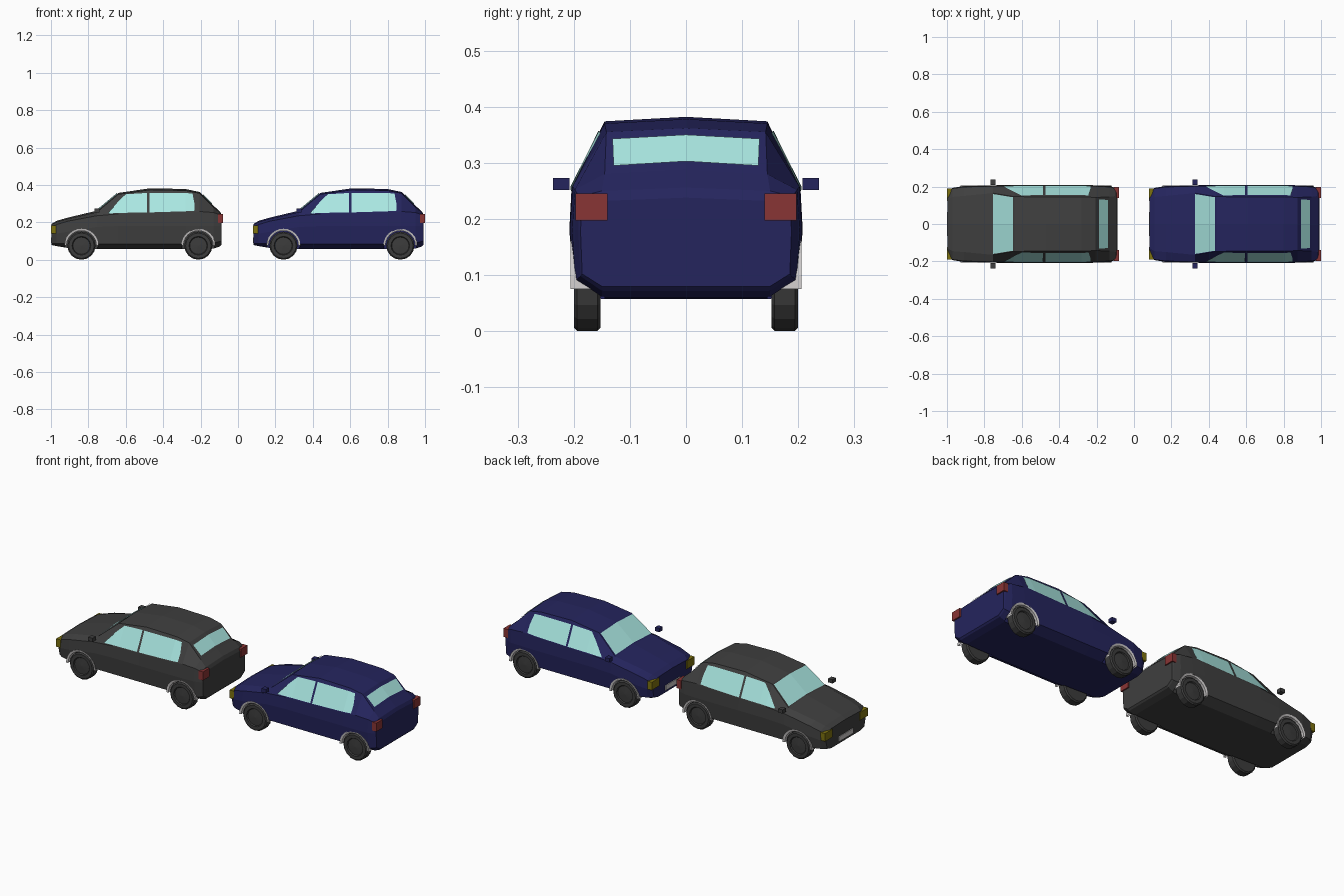
import bpy, bmesh, math
from mathutils import Matrix, Vector

if "Cube" in bpy.data.objects:
    bpy.data.objects.remove(bpy.data.objects["Cube"])


def material(name, r, g, b):
    m = bpy.data.materials.new(name)
    m.diffuse_color = (r, g, b, 1)
    m.use_nodes = True
    m.node_tree.nodes["Principled BSDF"].inputs["Base Color"].default_value = m.diffuse_color
    return m


GREY = material("charcoal paint", .05, .05, .05)
BLUE = material("navy paint", .018, .018, .11)
GLASS = material("pale glass", .40, .80, .76)
RED = material("tail red", .25, .035, .035)
YELLOW = material("lamp yellow", .21, .17, .005)
RUBBER = material("dark rubber", .045, .045, .045)
LIGHT = material("light trim", .6, .58, .58)

# Body stations along the car: u, then half-section (y, z) for
# floor, sill, mid side, belt line, hood or roof edge, and centre height
STATIONS = [
    (.004, .13, .078, .165, .088, .176, .13, .172, .168, .13, .188, .192),
    (.03, .15, .073, .185, .088, .193, .14, .190, .188, .145, .202, .208),
    (.09, .15, .063, .198, .085, .203, .15, .198, .206, .15, .219, .225),
    (.245, .15, .058, .2, .085, .207, .175, .202, .235, .165, .254, .262),
    (.36, .15, .057, .2, .085, .208, .18, .204, .245, .146, .35, .357),
    (.53, .15, .057, .2, .085, .208, .18, .204, .25, .145, .374, .382),
    (.72, .15, .057, .2, .085, .208, .18, .204, .255, .145, .37, .378),
    (.795, .15, .057, .2, .085, .207, .18, .202, .258, .142, .355, .362),
    (.87, .15, .06, .197, .09, .203, .18, .198, .252, .145, .28, .288),
    (.905, .15, .072, .188, .098, .192, .18, .19, .24, .15, .25, .256),
    (.913, .15, .08, .185, .102, .188, .18, .185, .225, .15, .232, .238),
]
WHEELS = (.163, .788)
AXLE = .075


def section(u):
    """Interpolated station at u."""
    for a, b in zip(STATIONS, STATIONS[1:]):
        if a[0] <= u <= b[0]:
            t = (u - a[0]) / (b[0] - a[0])
            return [p + (q - p) * t for p, q in zip(a, b)]


def finish(name, bm, mat, x0):
    bmesh.ops.recalc_face_normals(bm, faces=bm.faces)
    me = bpy.data.meshes.new(name)
    bm.to_mesh(me)
    bm.free()
    me.materials.append(mat)
    ob = bpy.data.objects.new(name, me)
    ob.location.x = x0
    bpy.context.collection.objects.link(ob)
    return ob


def add_box(bm, lo, hi):
    lo, hi = Vector(lo), Vector(hi)
    m = Matrix.Translation((lo + hi) / 2) @ Matrix.Diagonal((*(hi - lo), 1))
    bmesh.ops.create_cube(bm, size=1, matrix=m)


def box_pair(name, mat, x0, lo, hi):
    bm = bmesh.new()
    add_box(bm, lo, hi)
    add_box(bm, (lo[0], -hi[1], lo[2]), (hi[0], -lo[1], hi[2]))
    return finish(name, bm, mat, x0)


def strip(bm, rows):
    """Quads between neighbouring rows of points."""
    vs = [[bm.verts.new(p) for p in r] for r in rows]
    for a, b in zip(vs, vs[1:]):
        for i in range(len(a) - 1):
            bm.faces.new((a[i], a[i + 1], b[i + 1], b[i]))


def lathe(bm, u, side, profile, n, start=0, sweep=2 * math.pi):
    """Sweep (radius, y) points round the axle."""
    rows = []
    for i in range(n + 1):
        a = start + sweep * i / n
        rows.append([(u + r * math.cos(a), side * y, AXLE + r * math.sin(a)) for r, y in profile])
    strip(bm, rows)
    bmesh.ops.remove_doubles(bm, verts=bm.verts, dist=1e-5)


def build_body(x0, paint):
    bm = bmesh.new()
    rings = []
    for s in STATIONS:
        half = [(s[i], s[i + 1]) for i in range(1, 11, 2)]
        loop = half + [(0, s[11])] + [(-y, z) for y, z in reversed(half)]
        rings.append([bm.verts.new((s[0], y, z)) for y, z in loop])
    for a, b in zip(rings, rings[1:]):
        for i in range(len(a)):
            j = (i + 1) % len(a)
            bm.faces.new((a[i], a[j], b[j], b[i]))
    bm.faces.new(rings[0])
    bm.faces.new(rings[-1])
    body = finish("car_body", bm, paint, x0)
    # wheel wells cut out of the sides
    bm = bmesh.new()
    for u in WHEELS:
        for s in (1, -1):
            m = Matrix.Translation((u, s * .195, AXLE)) @ Matrix.Rotation(math.pi / 2, 4, 'X')
            bmesh.ops.create_cone(bm, cap_ends=True, segments=24, radius1=.088,
                                  radius2=.088, depth=.1, matrix=m)
    cutter = finish("wheel_well_cutter", bm, paint, x0)
    cutter.hide_render = True
    mod = body.modifiers.new("wells", 'BOOLEAN')
    mod.operation = 'DIFFERENCE'
    mod.solver = 'EXACT'
    mod.object = cutter
    dg = bpy.context.evaluated_depsgraph_get()
    body_mesh = bpy.data.meshes.new_from_object(body.evaluated_get(dg))
    body.modifiers.clear()
    body.data = body_mesh
    bpy.data.objects.remove(cutter)


def build_glass(x0):
    # side windows: columns of (u, bottom z, top z) laid on the cabin sides
    panes = {"front_side_windows": [(.307, .246, .25), (.36, .249, .31), (.40, .25, .349), (.514, .252, .356)],
             "rear_side_windows": [(.526, .252, .356), (.72, .258, .356), (.757, .26, .352), (.767, .261, .30)]}
    for name, cols in panes.items():
        bm = bmesh.new()
        for s in (1, -1):
            rows = []
            for u, lo, hi in cols:
                q = section(u)
                rows.append([(u, s * (q[7] + (q[9] - q[7]) * (z - q[8]) / (q[10] - q[8]) + .003), z + .001)
                             for z in (lo, hi)])
            strip(bm, rows)
        finish(name, bm, GLASS, x0)
    # windscreen and back window follow the sloping top panels
    for name, ends, dx in (("windscreen", ((.25, .16), (.355, .143)), -.003),
                           ("back_window", ((.81, .131), (.858, .129)), .003)):
        bm = bmesh.new()
        rows = []
        for u, w in ends:
            q = section(u)
            rows.append([(u + dx, -w, q[10] + .003), (u + dx, 0, q[11] + .003), (u + dx, w, q[10] + .003)])
        strip(bm, rows)
        finish(name, bm, GLASS, x0)


def build_wheels(x0):
    for u, end in zip(WHEELS, ("front", "rear")):
        tyres, arches = bmesh.new(), bmesh.new()
        for s in (1, -1):
            # tyre with bevelled shoulders and a recessed hub
            lathe(tyres, u, s, [(0, .152), (.068, .152), (.075, .158), (.075, .194), (.068, .2),
                                (.05, .2), (.046, .194), (0, .197)], 16)
            # half-ring arch lining
            lathe(arches, u, s, [(.080, .15), (.080, .203), (.091, .206), (.091, .15), (.080, .15)],
                  12, 0, math.pi)
        finish(end + "_wheels", tyres, RUBBER, x0)
        finish(end + "_arch_linings", arches, LIGHT, x0)


for x0, paint in ((-1, GREY), (.08, BLUE)):
    build_body(x0, paint)
    build_glass(x0)
    build_wheels(x0)
    box_pair("headlights", YELLOW, x0, (0, .122, .139), (.028, .19, .184))
    box_pair("tail_lights", RED, x0, (.893, .14, .197), (.92, .197, .245))
    box_pair("door_mirrors", paint, x0, (.232, .208, .252), (.259, .237, .273))
    # blank front plate
    bm = bmesh.new()
    add_box(bm, (.0, -.065, .09), (.006, .065, .118))
    finish("front_plate", bm, LIGHT, x0)
